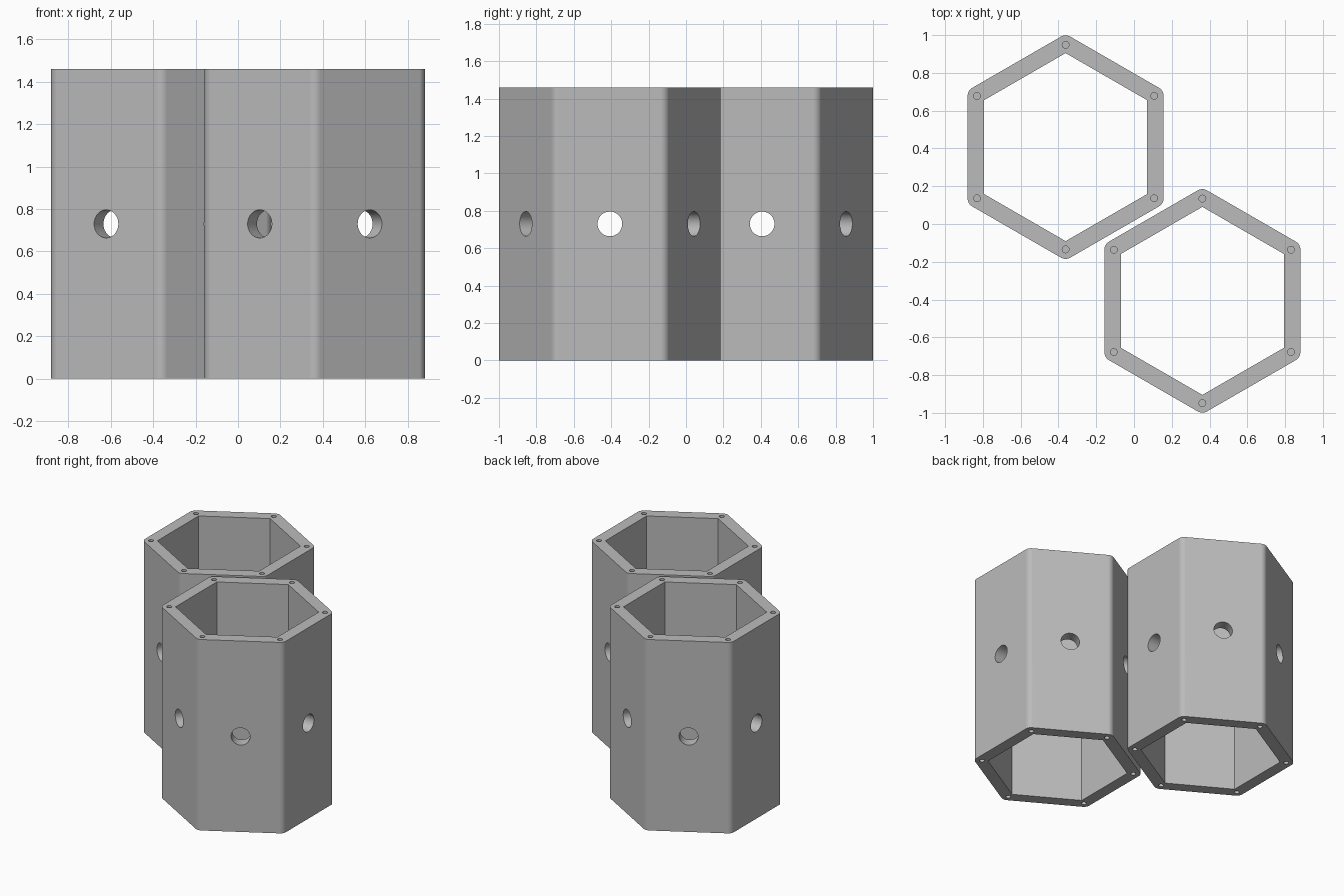
import bpy
import bmesh
import math
from mathutils import Matrix, Vector

HEIGHT = 1.46
APOTHEM = 0.519        # centre to outer flat
BORE = 0.431           # centre to inner flat
ROUND = 0.05           # outer corner radius
SCREW_R, SCREW_DEPTH = 0.018, 0.12
PORT_R = 0.066
CENTRE = Vector((0.362, -0.407, 0))

cube = bpy.data.objects.get("Cube")
if cube:
    bpy.data.objects.remove(cube, do_unlink=True)

grey = bpy.data.materials.new("plain grey")
grey.use_nodes = True
grey.diffuse_color = (0.5, 0.5, 0.5, 1)
grey.node_tree.nodes["Principled BSDF"].inputs["Base Color"].default_value = grey.diffuse_color


def polar(radius, angle, z=0.0):
    return Vector((radius * math.cos(angle), radius * math.sin(angle), z))


def add_prism(bm, points, z0, z1):
    """Extrude a closed outline from z0 to z1."""
    face = bm.faces.new([bm.verts.new((p.x, p.y, z0)) for p in points])
    grown = bmesh.ops.extrude_face_region(bm, geom=[face])["geom"]
    top = [v for v in grown if isinstance(v, bmesh.types.BMVert)]
    bmesh.ops.translate(bm, verts=top, vec=(0, 0, z1 - z0))


def add_cylinder(bm, radius, depth, matrix, segments):
    bmesh.ops.create_cone(bm, cap_ends=True, segments=segments, radius1=radius,
                          radius2=radius, depth=depth, matrix=matrix)


def finish(bm, name):
    bmesh.ops.recalc_face_normals(bm, faces=bm.faces)
    mesh = bpy.data.meshes.new(name)
    bm.to_mesh(mesh)
    bm.free()
    mesh.materials.append(grey)
    obj = bpy.data.objects.new(name, mesh)
    bpy.context.collection.objects.link(obj)
    return obj


corners = [math.radians(30 + 60 * i) for i in range(6)]
flats = [math.radians(60 * i) for i in range(6)]
corner_r = (APOTHEM - ROUND) / math.cos(math.pi / 6)   # also the screw hole circle

# Outer hexagonal body with rounded corners
outline = []
for a in corners:
    for step in range(9):
        outline.append(polar(corner_r, a) + polar(ROUND, a + math.radians(-30 + 60 * step / 8)))
bm = bmesh.new()
add_prism(bm, outline, 0, HEIGHT)
tube = finish(bm, "front_hex_tube")

# Sharp-cornered hexagonal bore
bm = bmesh.new()
add_prism(bm, [polar(BORE / math.cos(math.pi / 6), a) for a in corners], -0.1, HEIGHT + 0.1)
bore = finish(bm, "bore_cutter")

# Blind screw holes in both rims, and a round port in each wall
bm = bmesh.new()
for a in corners:
    for z in (0, HEIGHT):
        add_cylinder(bm, SCREW_R, 2 * SCREW_DEPTH,
                     Matrix.Translation(polar(corner_r, a, z)), 24)
for a in flats:
    place = (Matrix.Translation(polar((APOTHEM + BORE) / 2, a, HEIGHT / 2))
             @ Matrix.Rotation(a, 4, "Z") @ Matrix.Rotation(math.pi / 2, 4, "Y"))
    add_cylinder(bm, PORT_R, 0.2, place, 40)
holes = finish(bm, "hole_cutter")

# Cut, then drop the cutters
bpy.ops.object.select_all(action="DESELECT")
bpy.context.view_layer.objects.active = tube
tube.select_set(True)
for cutter in (bore, holes):
    cutter.hide_render = True
    mod = tube.modifiers.new("cut", "BOOLEAN")
    mod.operation = "DIFFERENCE"
    mod.solver = "EXACT"
    mod.object = cutter
    bpy.ops.object.modifier_apply(modifier=mod.name)
    bpy.data.objects.remove(cutter, do_unlink=True)

# Smooth rounded corners and holes, flat walls
bpy.ops.object.shade_smooth_by_angle(angle=math.radians(30))
weighted = tube.modifiers.new("flat walls", "WEIGHTED_NORMAL")
weighted.keep_sharp = True

# Second identical tube, nested diagonally behind
tube.location = CENTRE
back = tube.copy()
back.name = "back_hex_tube"
back.location = -CENTRE
bpy.context.collection.objects.link(back)
